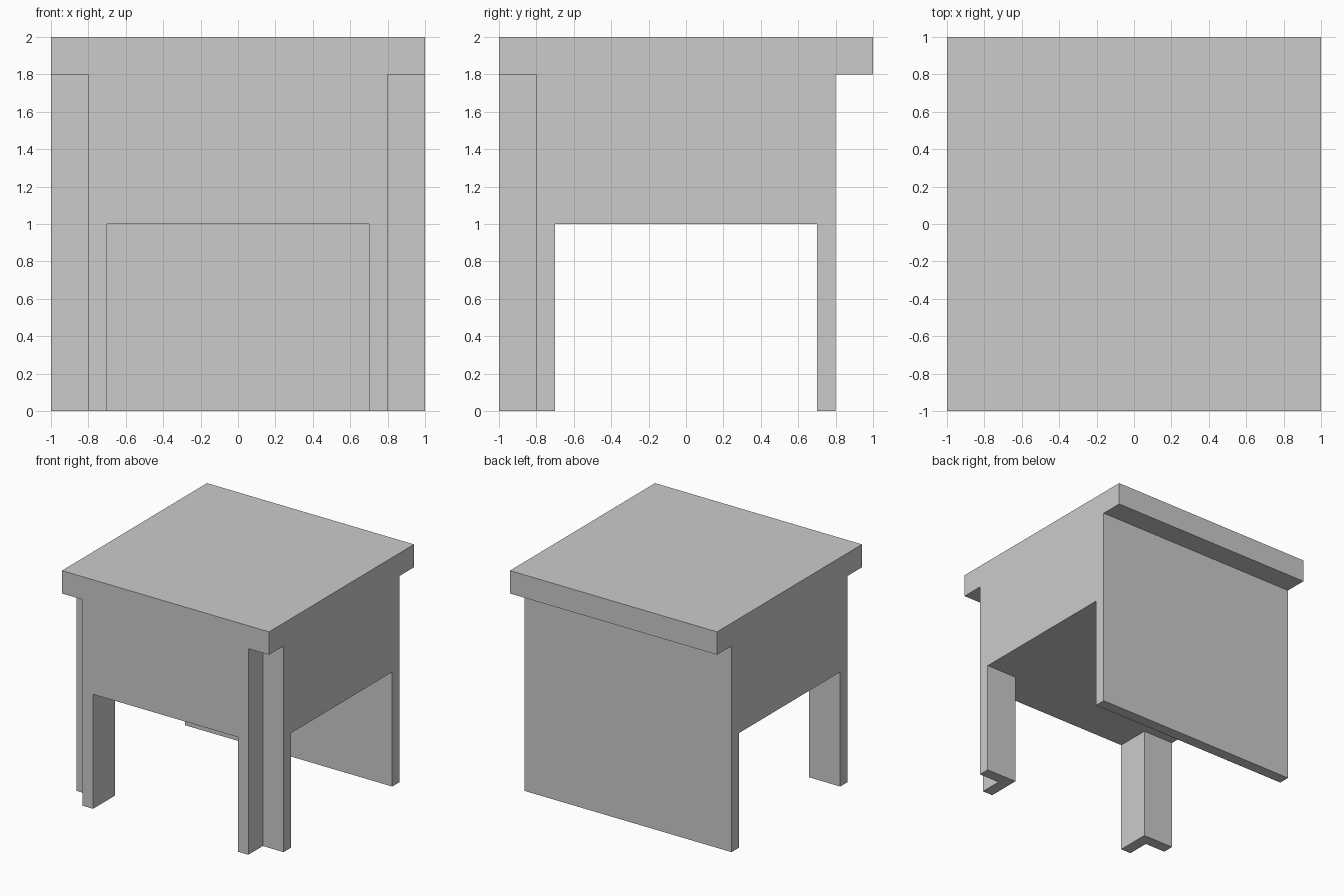
import bpy
import bmesh

if "Cube" in bpy.data.objects:
    bpy.data.objects.remove(bpy.data.objects["Cube"])


def prism(name, outline, z0, z1):
    """Extrude a plan outline from z0 up to z1."""
    bm = bmesh.new()
    base = bm.faces.new([bm.verts.new((x, y, z0)) for x, y in outline])
    top = bmesh.ops.extrude_face_region(bm, geom=[base])["geom"]
    verts = [v for v in top if isinstance(v, bmesh.types.BMVert)]
    bmesh.ops.translate(bm, verts=verts, vec=(0, 0, z1 - z0))
    bmesh.ops.recalc_face_normals(bm, faces=bm.faces)
    mesh = bpy.data.meshes.new(name)
    bm.to_mesh(mesh)
    bm.free()
    obj = bpy.data.objects.new(name, mesh)
    bpy.context.collection.objects.link(obj)
    return obj


def rect(x0, x1, y0, y1):
    return [(x0, y0), (x1, y0), (x1, y1), (x0, y1)]


# Solid block that the table is carved from
table = prism("table", rect(-1, 1, -1, 1), 0, 2)

# T-shaped leg space, open at the front and both sides
leg_space = [(-1.2, 0.7), (-1.2, -0.7), (-0.7, -0.7), (-0.7, -1.2),
             (0.7, -1.2), (0.7, -0.7), (1.2, -0.7), (1.2, 0.7)]
cutters = [prism("leg_space_cutter", leg_space, -0.2, 1.0)]

# Recess under the back overhang
cutters.append(prism("back_recess_cutter", rect(-1.2, 1.2, 0.8, 1.2), -0.2, 1.8))

# Notches that make the front legs L-shaped
for side, x0, x1 in (("left", -1.2, -0.8), ("right", 0.8, 1.2)):
    cutters.append(prism(side + "_notch_cutter", rect(x0, x1, -1.2, -0.8), -0.2, 1.8))

# Carve the block
bpy.context.view_layer.objects.active = table
for cutter in cutters:
    mod = table.modifiers.new(cutter.name, 'BOOLEAN')
    mod.operation = 'DIFFERENCE'
    mod.solver = 'EXACT'
    mod.object = cutter
    cutter.hide_render = True
    bpy.ops.object.modifier_apply(modifier=mod.name)
for cutter in cutters:
    bpy.data.objects.remove(cutter)
